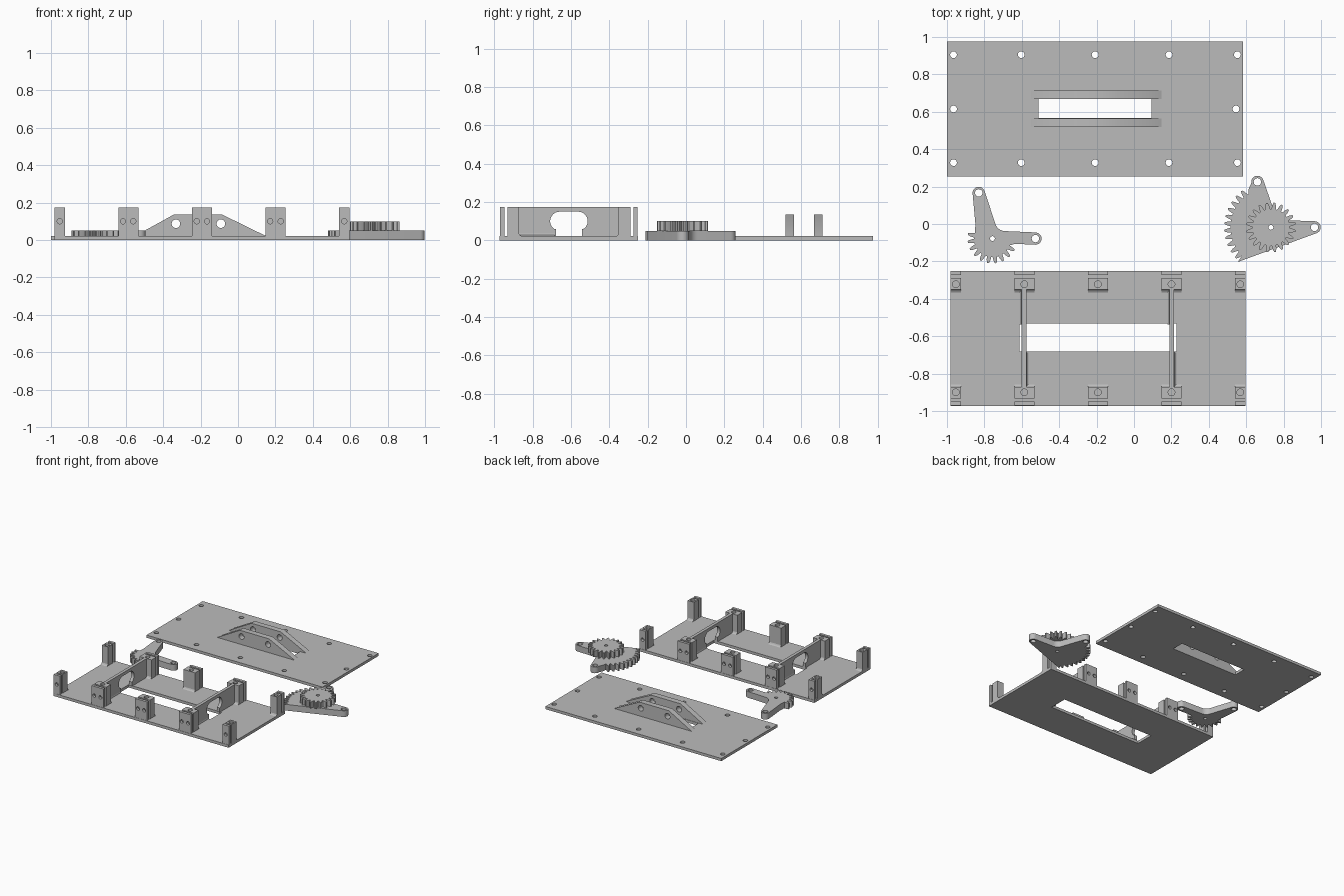
import bpy, bmesh, math

if "Cube" in bpy.data.objects:
    bpy.data.objects.remove(bpy.data.objects["Cube"])

grey = bpy.data.materials.new("light_grey")
grey.diffuse_color = (0.5, 0.5, 0.5, 1)
grey.use_nodes = True
grey.node_tree.nodes["Principled BSDF"].inputs["Base Color"].default_value = grey.diffuse_color


def arc(c, r, a0, a1, n=10):
    """Points along an arc, angles in degrees."""
    return [(c[0] + r * math.cos(math.radians(a0 + (a1 - a0) * i / n)),
             c[1] + r * math.sin(math.radians(a0 + (a1 - a0) * i / n))) for i in range(n + 1)]


def circle(c, r, n=20):
    return arc(c, r, 0, 360, n)[:-1]


def rect(u0, u1, v0, v1):
    return [(u0, v0), (u1, v0), (u1, v1), (u0, v1)]


def prism(name, loops, lo, hi, axis="z"):
    """Extrude an outline (first loop) with holes (other loops) along an axis."""
    cu = bpy.data.curves.new(name, "CURVE")
    cu.dimensions, cu.fill_mode, cu.extrude = "2D", "BOTH", (hi - lo) / 2
    for pts in loops:
        sp = cu.splines.new("POLY")
        sp.points.add(len(pts) - 1)
        for p, (u, v) in zip(sp.points, pts):
            p.co = (u, v, 0, 1)
        sp.use_cyclic_u = True
    tmp = bpy.data.objects.new(name + "_curve", cu)
    bpy.context.collection.objects.link(tmp)
    bpy.context.view_layer.update()
    me = bpy.data.meshes.new_from_object(
        tmp.evaluated_get(bpy.context.evaluated_depsgraph_get()))
    bpy.data.objects.remove(tmp)
    mid = (lo + hi) / 2
    bm = bmesh.new()
    bm.from_mesh(me)
    for vert in bm.verts:
        u, v, w = vert.co
        w += mid
        vert.co = {"z": (u, v, w), "y": (u, w, v), "x": (w, u, v)}[axis]
    bmesh.ops.remove_doubles(bm, verts=bm.verts, dist=1e-5)
    bmesh.ops.recalc_face_normals(bm, faces=bm.faces)
    bm.to_mesh(me)
    bm.free()
    me.materials.clear()
    me.materials.append(grey)
    ob = bpy.data.objects.new(name, me)
    bpy.context.collection.objects.link(ob)
    bpy.ops.object.select_all(action="DESELECT")
    ob.select_set(True)
    bpy.context.view_layer.objects.active = ob
    bpy.ops.object.shade_smooth_by_angle(angle=math.radians(30))
    return ob


def teeth(c, outer, a0, count, step):
    """Outline of gear teeth, counter-clockwise from angle a0."""
    root, pts = outer - 0.034, []
    for i in range(count):
        for f, r in ((0.0, root), (0.14, root), (0.28, outer - 0.014), (0.42, outer),
                     (0.64, outer), (0.78, outer - 0.014), (0.92, root)):
            a = math.radians(a0 + (i + f) * step)
            pts.append((c[0] + r * math.cos(a), c[1] + r * math.sin(a)))
    return pts


T = 0.022   # plate thickness
H = 0.175   # post height

# Cover plate with screw holes and slot
holes = [circle((x, y), 0.018) for x in (-0.965, -0.603, -0.208, 0.187, 0.553) for y in (0.328, 0.905)]
holes += [circle((x, 0.615), 0.018) for x in (-0.965, 0.545)]
prism("cover_plate", [rect(-1, 0.583, 0.253, 0.975), rect(-0.51, 0.093, 0.567, 0.667)] + holes, 0, T)

# Sloped guide ribs beside the slot
for y in (0.518, 0.667):
    prism("guide_rib", [[(-0.55, T), (0.148, T), (-0.083, 0.135), (-0.345, 0.135)],
                        circle((-0.332, 0.087), 0.023), circle((-0.092, 0.087), 0.023)],
          y, y + 0.046, "y")

# Base plate with slot
prism("base_plate", [rect(-0.98, 0.596, -0.972, -0.25), rect(-0.612, 0.228, -0.683, -0.533)], 0, T)

# Posts: outer wall with cross holes, inner block with a screw hole, base fillet
columns = ((-0.98, -0.925, (-0.953,)), (-0.64, -0.533, (-0.615, -0.56)), (-0.246, -0.14, (-0.221, -0.166)),
           (0.147, 0.254, (0.172, 0.228)), (0.54, 0.596, (0.568,)))
MID = -0.611
for x0, x1, xs in columns:
    for s in (-1, 1):
        def span(a, b):
            return sorted((MID + s * a, MID + s * b))
        prism("post_wall", [rect(x0, x1, T, H)] + [circle((x, 0.1), 0.014) for x in xs],
              *span(0.337, 0.359), "y")
        y0, y1 = span(0.26, 0.321)
        prism("post_block", [rect(x0, x1, y0, y1), circle(((x0 + x1) / 2, MID + s * 0.289), 0.018)], T, H)
        yb = MID + s * 0.26
        prism("post_fillet", [[(yb, T), (yb - s * 0.014, T), (yb - s * 0.004, T + 0.006), (yb, T + 0.014)]],
              x0, x1, "x")

# Cross webs with keyhole cut-outs and base fillets
notch = [(MID + 0.068, T), (MID + 0.068, 0.058)]
notch += arc((MID + 0.048, 0.1), 0.05, -50, 90)
notch += arc((MID - 0.048, 0.1), 0.05, 90, 230)
notch += [(MID - 0.068, 0.058), (MID - 0.068, T)]
web = [(MID + 0.26, T), (MID + 0.26, H), (MID - 0.26, H), (MID - 0.26, T)] + notch[::-1]
for x in (-0.601, 0.19):
    prism("cross_web", [web], x, x + 0.025, "x")
    for s, xe, y0 in ((1, x + 0.025, MID - 0.26), (-1, x, MID + 0.075)):
        prism("web_fillet", [[(xe, T), (xe + s * 0.012, T), (xe + s * 0.003, T + 0.005), (xe, T + 0.014)]],
              y0, y0 + 0.185, "y")

# Small toothed lever with two arms
c, tip, side = (-0.757, -0.078), (-0.83, 0.166), (-0.527, -0.078)
outline = teeth(c, 0.133, 160, 10, 18) + [(-0.635, -0.106)] + arc(side, 0.033, -90, 85)
outline += arc((-0.688, 0.018), 0.056, 265, 197, 6) + arc(tip, 0.033, 16, 188) + [(-0.848, 0.0)]
prism("small_lever", [outline, circle(c, 0.013), circle(tip, 0.02), circle(side, 0.02)], 0, 0.05)

# Large toothed lever with two arms
c, tip, side = (0.732, -0.018), (0.66, 0.225), (0.965, -0.018)
outline = teeth(c, 0.25, 124, 11, 9.2) + [(0.555, -0.203)] + arc(side, 0.033, -70, 85)
outline += arc((0.806, 0.076), 0.056, 265, 197, 6) + arc(tip, 0.033, 16, 190) + [(0.612, 0.185)]
prism("large_lever", [outline, circle(c, 0.013), circle(tip, 0.02), circle(side, 0.02)], 0, 0.05)

# Pinion stacked on the large lever
prism("pinion", [teeth(c, 0.133, 0, 20, 18), circle(c, 0.013)], 0.05, 0.1)
